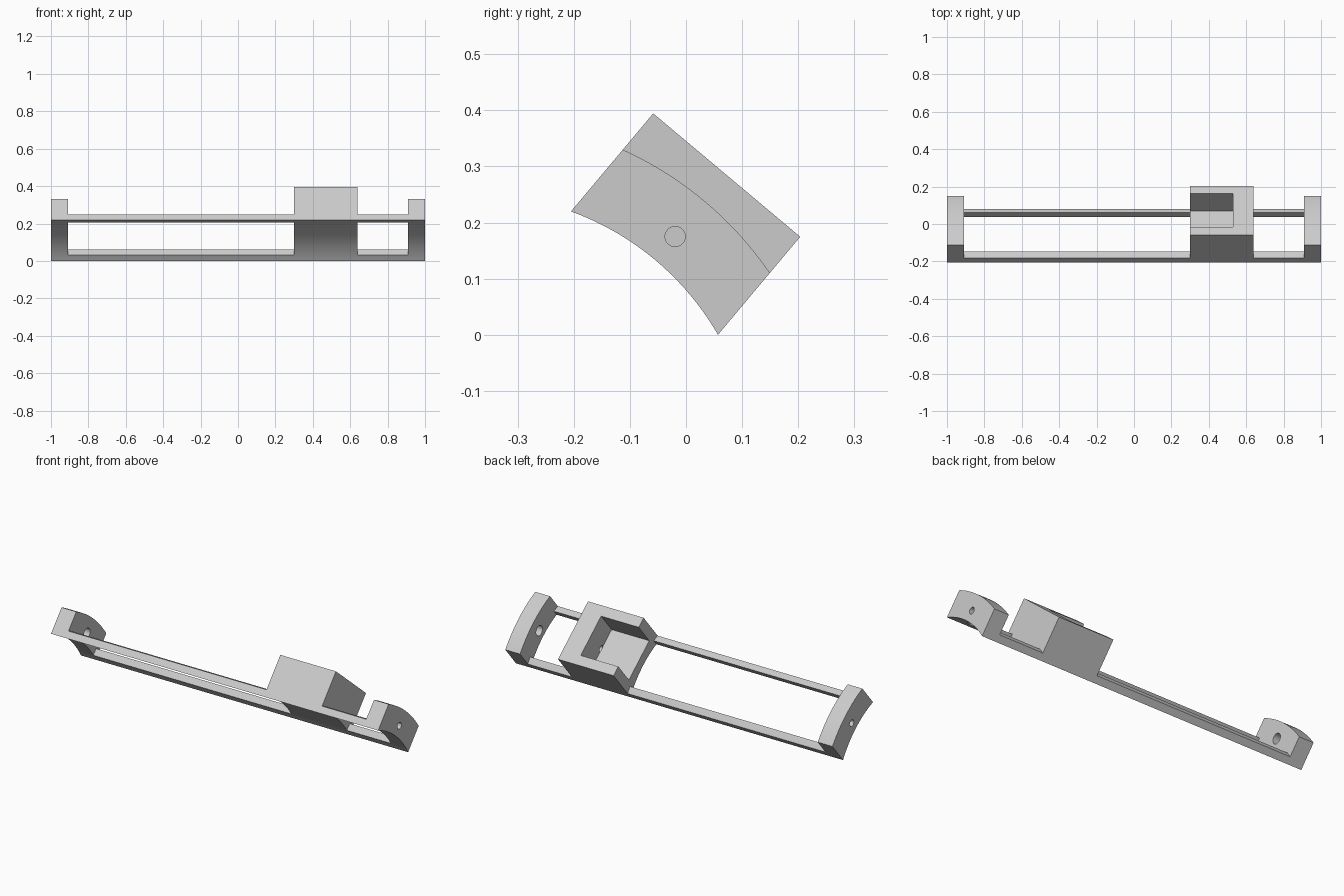
import bpy
import bmesh
from math import sqrt, radians, pi
from mathutils import Matrix

old = bpy.data.objects.get("Cube")
if old:
    bpy.data.objects.remove(old, do_unlink=True)

# Local frame: x along the rails, s across them, t outward from the chord
HALF = 0.171                       # half width of the whole section
R_IN, R_RAIL, R_CAP = 0.5, 0.536, 0.637
AXIS = sqrt(R_IN ** 2 - HALF ** 2)  # distance from arc centre to the chord
FRAME = Matrix.Translation((0, -0.074, 0.11)) @ Matrix.Rotation(radians(-40), 4, 'X')
BORE_T = 0.085

grey = bpy.data.materials.new("light_grey")
grey.use_nodes = True
grey.diffuse_color = (0.6, 0.6, 0.6, 1)
grey.node_tree.nodes["Principled BSDF"].inputs["Base Color"].default_value = (0.6, 0.6, 0.6, 1)


def arc(radius, s0, s1, steps=24):
    pts = []
    for i in range(steps + 1):
        s = s0 + (s1 - s0) * i / steps
        pts.append((s, sqrt(radius ** 2 - s ** 2) - AXIS))
    return pts


def make_object(name, bm):
    bmesh.ops.recalc_face_normals(bm, faces=bm.faces)
    mesh = bpy.data.meshes.new(name)
    bm.to_mesh(mesh)
    bm.free()
    mesh.materials.append(grey)
    obj = bpy.data.objects.new(name, mesh)
    bpy.context.collection.objects.link(obj)
    obj.matrix_world = FRAME
    return obj


def extrude_profile(name, profile, x0, x1):
    bm = bmesh.new()
    face = bm.faces.new([bm.verts.new((x0, s, t)) for s, t in profile])
    new = bmesh.ops.extrude_face_region(bm, geom=[face], use_keep_orig=True)["geom"]
    verts = [v for v in new if isinstance(v, bmesh.types.BMVert)]
    bmesh.ops.translate(bm, verts=verts, vec=(x1 - x0, 0, 0))
    return make_object(name, bm)


def bore(radius, x0, x1):
    bm = bmesh.new()
    place = Matrix.Translation(((x0 + x1) / 2, 0, BORE_T)) @ Matrix.Rotation(pi / 2, 4, 'Y')
    bmesh.ops.create_cone(bm, cap_ends=True, segments=32, radius1=radius,
                          radius2=radius, depth=abs(x1 - x0), matrix=place)
    return make_object("bore_cutter", bm)


def select_only(obj):
    bpy.ops.object.select_all(action='DESELECT')
    obj.select_set(True)
    bpy.context.view_layer.objects.active = obj


def cut(obj, cutter):
    cutter.hide_render = True
    mod = obj.modifiers.new("cut", 'BOOLEAN')
    mod.operation = 'DIFFERENCE'
    mod.solver = 'EXACT'
    mod.object = cutter
    select_only(obj)
    bpy.ops.object.modifier_apply(modifier=mod.name)
    bpy.data.objects.remove(cutter, do_unlink=True)


def smooth(obj):
    select_only(obj)
    bpy.ops.object.shade_smooth_by_angle(angle=radians(30))


underside = arc(R_IN, -HALF, HALF)

# Curved end blocks, each with a stepped bore that is wider inside
for side, label in ((1, "left"), (-1, "right")):
    cap = extrude_profile(label + "_end_block", underside + arc(R_CAP, HALF, -HALF),
                          side * 0.91, side)
    cut(cap, bore(0.018, side * 0.85, side * 1.05))
    cut(cap, bore(0.028, side * 0.85, side * 0.955))
    smooth(cap)

# Thin curved rails between the end blocks and the carriage
for side, label in ((-1, "front"), (1, "back")):
    a, b = side * HALF, side * 0.135
    section = arc(R_IN, a, b, 6) + arc(R_RAIL, b, a, 6)
    for x0, x1, length in ((-0.91, 0.3, "long"), (0.64, 0.91, "short")):
        smooth(extrude_profile(label + "_" + length + "_rail", section, x0, x1))

# Carriage with a pocket open to the top and to one end, and a blind bore
carriage = extrude_profile("carriage", underside + [(HALF, 0.228), (-HALF, 0.228)], 0.3, 0.64)
pocket = [(-0.115, 0.085), (0.117, 0.085), (0.117, 0.3), (-0.115, 0.3)]
cut(carriage, extrude_profile("pocket_cutter", pocket, 0.25, 0.53))
cut(carriage, bore(0.018, 0.529, 0.6))
smooth(carriage)
